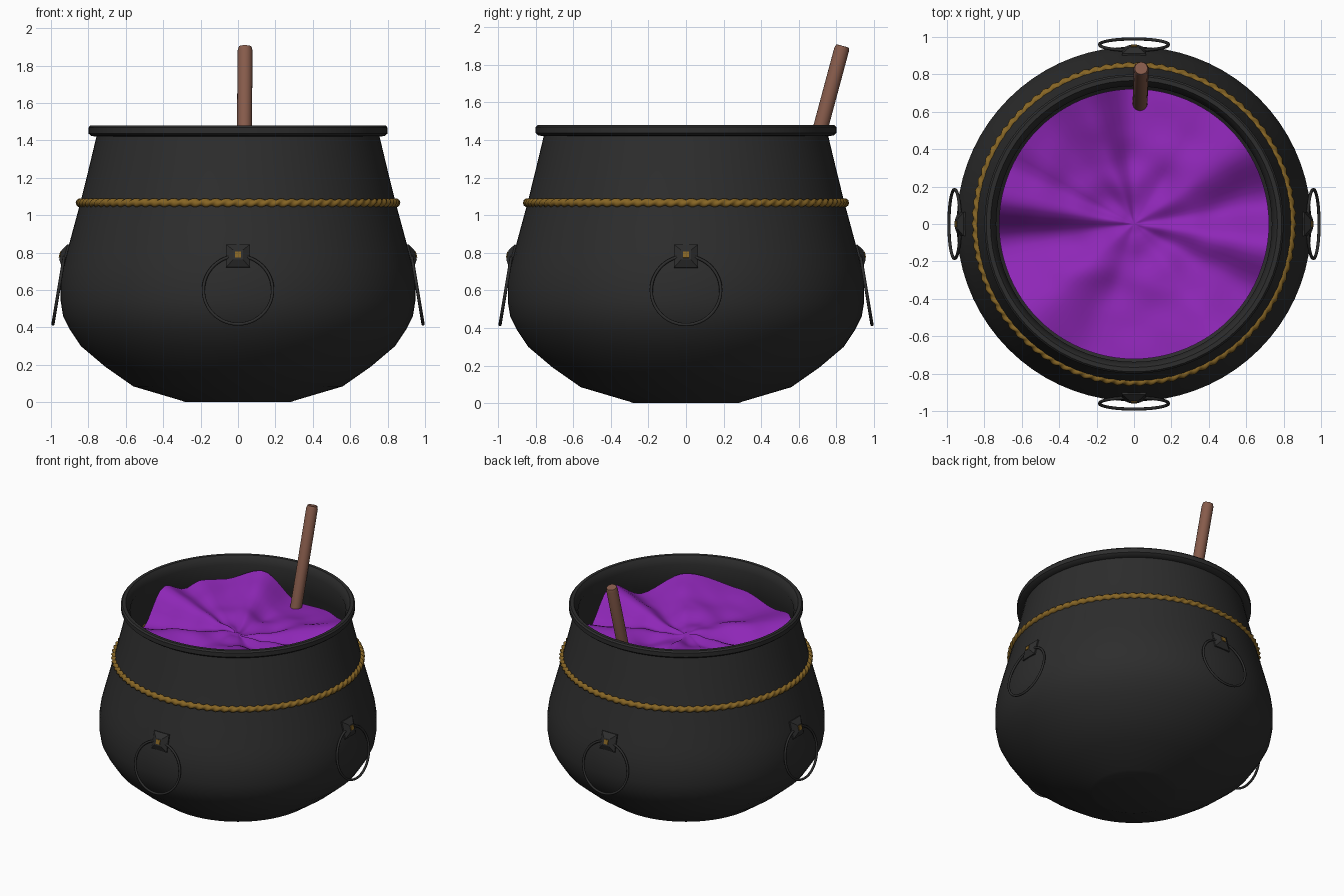
import bpy, math
from mathutils import Vector, Matrix, noise

if "Cube" in bpy.data.objects:
    bpy.data.objects.remove(bpy.data.objects["Cube"])


def material(name, rgb):
    m = bpy.data.materials.new(name)
    m.diffuse_color = (*rgb, 1)
    m.use_nodes = True
    m.node_tree.nodes["Principled BSDF"].inputs["Base Color"].default_value = m.diffuse_color
    return m


IRON = material("black iron", (0.026, 0.026, 0.026))
GOLD = material("old gold", (0.24, 0.13, 0.018))
WOOD = material("brown wood", (0.24, 0.105, 0.07))
BREW = material("purple brew", (0.27, 0.02, 0.47))


def make(name, verts, faces, mat, smooth=40):
    me = bpy.data.meshes.new(name)
    me.from_pydata([tuple(v) for v in verts], [], faces)
    me.update()
    me.materials.append(mat)
    ob = bpy.data.objects.new(name, me)
    bpy.context.collection.objects.link(ob)
    if smooth:
        bpy.ops.object.select_all(action='DESELECT')
        ob.select_set(True)
        bpy.context.view_layer.objects.active = ob
        bpy.ops.object.shade_smooth_by_angle(angle=math.radians(smooth))
    return ob


def polar(r, a, z):
    return (r * math.cos(a), r * math.sin(a), z)


def lathe(name, profile, mat, n=72, smooth=40):
    """Revolve (radius, z) points about z, capping both ends."""
    verts = [polar(r, 2 * math.pi * i / n, z) for r, z in profile for i in range(n)]
    faces = [(j * n + i, j * n + (i + 1) % n, (j + 1) * n + (i + 1) % n, (j + 1) * n + i)
             for j in range(len(profile) - 1) for i in range(n)]
    last = (len(profile) - 1) * n
    faces += [tuple(reversed(range(n))), tuple(range(last, last + n))]
    return make(name, verts, faces, mat, smooth)


def ring(name, major, section, mat, nu, nv):
    """Closed tube about z; section(u, v) gives the tube radius."""
    verts = []
    for i in range(nu):
        u = 2 * math.pi * i / nu
        for j in range(nv):
            v = 2 * math.pi * j / nv
            s = section(u, v)
            verts.append(polar(major + s * math.cos(v), u, s * math.sin(v)))
    faces = [(i * nv + j, (i + 1) % nu * nv + j, (i + 1) % nu * nv + (j + 1) % nv, i * nv + (j + 1) % nv)
             for i in range(nu) for j in range(nv)]
    return make(name, verts, faces, mat, 60)


# Pot: outer wall, rolled rim, inner wall
lathe("pot", [
    (0.28, 0.0), (0.30, 0.008), (0.56, 0.085), (0.71, 0.19), (0.84, 0.30), (0.90, 0.39),
    (0.935, 0.46), (0.948, 0.54), (0.948, 0.63), (0.935, 0.72), (0.915, 0.80),
    (0.88, 0.93), (0.842, 1.07), (0.80, 1.24), (0.757, 1.42),
    (0.785, 1.424), (0.80, 1.437), (0.80, 1.468), (0.79, 1.479), (0.767, 1.479),
    (0.757, 1.465), (0.737, 1.42), (0.78, 1.24), (0.822, 1.07), (0.86, 0.93),
    (0.915, 0.72), (0.925, 0.54), (0.82, 0.31), (0.55, 0.11), (0.28, 0.03)], IRON)

# Twisted rope band
band = ring("rope_band", 0.843,
            lambda u, v: 0.020 + 0.005 * math.cos(2 * v - 90 * u), GOLD, 540, 10)
band.location.z = 1.066

# Brew: wavy surface, its edge height following crests and troughs by angle
CRESTS = [(10, 1.15), (35, 1.31), (60, 1.24), (90, 1.20), (112, 1.39), (132, 1.32),
          (146, 1.33), (155, 1.29), (169, 1.36), (188, 1.14), (223, 1.32), (252, 1.24),
          (274, 1.29), (305, 1.36), (330, 1.24), (350, 1.37), (370, 1.15)]


def edge_height(deg):
    deg = deg + 360 if deg < 10 else deg
    for (a, ha), (b, hb) in zip(CRESTS, CRESTS[1:]):
        if deg <= b:
            t = (deg - a) / (b - a)
            return ha + (hb - ha) * t * t * (3 - 2 * t)


N, R = 96, 24
verts, faces = [(0, 0, 1.25)], []
for k in range(1, R + 1):
    f = k / R
    for i in range(N):
        a = 2 * math.pi * i / N
        x, y, _ = polar(0.722 * f, a, 0)
        h = 1.23 + (edge_height(360 * i / N) - 1.23) * f ** 1.2
        h += 0.06 * (1 - f) * noise.noise(Vector((x * 6, y * 6, 2.3)))
        verts.append((x, y, h))
for i in range(N):
    faces.append((0, 1 + i, 1 + (i + 1) % N))
    for k in range(R - 1):
        p, q = 1 + k * N, 1 + (k + 1) * N
        faces.append((p + i, q + i, q + (i + 1) % N, p + (i + 1) % N))
make("brew", verts, faces, BREW, 80)

# Stirring stick leaning against the back rim
stick = lathe("stirring_stick", [(0.036, 0), (0.040, 0.02), (0.040, 0.985), (0.034, 1.005)],
              WOOD, 20)
low, top = Vector((0.03, 0.572, 0.93)), Vector((0.038, 0.832, 1.897))
stick.matrix_world = (Matrix.Translation(low)
                      @ (top - low).to_track_quat('Z', 'Y').to_matrix().to_4x4())


def block(name, steps, mat):
    """Stack of squares (half width, out) facing -y, capped at both ends."""
    verts = [(sx * h, -d, sz * h) for h, d in steps
             for sx, sz in ((-1, -1), (1, -1), (1, 1), (-1, 1))]
    faces = [(4 * k + i, 4 * k + (i + 1) % 4, 4 * k + 4 + (i + 1) % 4, 4 * k + 4 + i)
             for k in range(len(steps) - 1) for i in range(4)]
    e = 4 * (len(steps) - 1)
    faces += [(3, 2, 1, 0), (e, e + 1, e + 2, e + 3)]
    return make(name, verts, faces, mat, 0)


# Four handles: pyramid mount, gold stud and hanging ring
for k, side in enumerate(("front", "right", "back", "left")):
    turn = Matrix.Rotation(k * math.pi / 2, 4, 'Z')
    seat = turn @ Matrix.Translation((0, -0.915, 0.78)) @ Matrix.Rotation(math.radians(-14), 4, 'X')
    block(side + "_mount", [(0.063, -0.02), (0.063, 0.012), (0.026, 0.036)], IRON).matrix_world = seat
    block(side + "_stud", [(0.016, 0.03), (0.016, 0.041)], GOLD).matrix_world = seat
    hoop = ring(side + "_ring", 0.185, lambda u, v: 0.0085, IRON, 48, 8)
    hoop.matrix_world = (turn @ Matrix.Translation((0, -0.959, 0.60))
                         @ Matrix.Rotation(math.radians(90 - 9.5), 4, 'X'))
